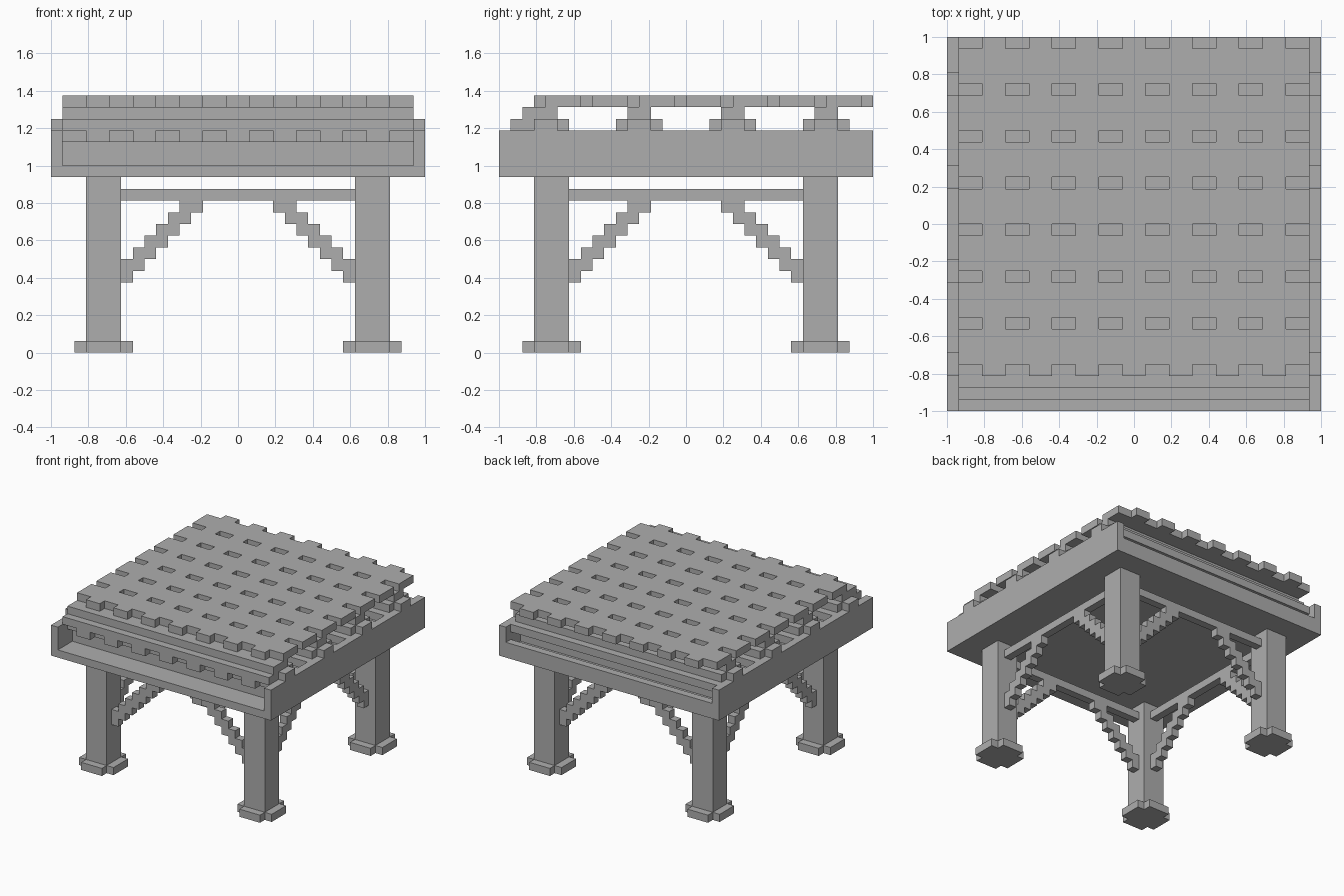
import bpy
import bmesh
from mathutils import Vector

cube = bpy.data.objects.get("Cube")
if cube:
    bpy.data.objects.remove(cube, do_unlink=True)

U = 1 / 16  # block size

grey = bpy.data.materials.new("plain grey")
grey.use_nodes = True
colour = (0.42, 0.42, 0.42, 1)
grey.diffuse_color = colour
grey.node_tree.nodes["Principled BSDF"].inputs["Base Color"].default_value = colour


def cells(x0, x1, y0, y1, z0, z1):
    """All unit blocks inside a box."""
    return {(x, y, z) for x in range(x0, x1) for y in range(y0, y1) for z in range(z0, z1)}


def build(name, blocks):
    """Turn a set of unit blocks into one mesh with only its outer faces."""
    bm = bmesh.new()
    for cell in blocks:
        for axis in range(3):
            for side in (0, 1):
                near = list(cell)
                near[axis] += 2 * side - 1
                if tuple(near) in blocks:
                    continue
                corner = Vector(cell)
                corner[axis] += side
                a, b = Vector((0, 0, 0)), Vector((0, 0, 0))
                a[(axis + 1) % 3] = 1
                b[(axis + 2) % 3] = 1
                quad = [corner, corner + a, corner + a + b, corner + b]
                if not side:
                    quad.reverse()
                bm.faces.new([bm.verts.new(p * U) for p in quad])
    bmesh.ops.remove_doubles(bm, verts=bm.verts, dist=U / 100)
    mesh = bpy.data.meshes.new(name)
    bm.to_mesh(mesh)
    bm.free()
    mesh.materials.append(grey)
    obj = bpy.data.objects.new(name, mesh)
    bpy.context.collection.objects.link(obj)
    return obj


# Legs with notched feet
for y, depth in ((-13, "front"), (10, "back")):
    for x, side in ((-13, "right"), (10, "left")):
        leg = cells(x, x + 3, y, y + 3, 0, 15)
        leg |= cells(x - 1, x + 4, y, y + 3, 0, 1)
        leg |= cells(x, x + 3, y - 1, y + 4, 0, 1)
        build(f"{depth}_{side}_leg", leg)

# Beams between the legs, with stepped braces at both ends
span = {(i, 13) for i in range(-10, 10)}
for step in range(7):
    for z in range(6 + step, min(8 + step, 13)):
        span |= {(step - 10, z), (9 - step, z)}
for row, first, second in ((-12, "front", "right"), (11, "back", "left")):
    build(f"{first}_beam", {(i, row, z) for i, z in span})
    build(f"{second}_beam", {(row, i, z) for i, z in span})

# Tray: floor, side walls with raised blocks, low back lip
rail_centres = (-12, -4, 4, 12)
tray = cells(-16, 16, -16, 16, 15, 16) | cells(-15, 15, 15, 16, 16, 17)
for x in (-16, 15):
    tray |= cells(x, x + 1, -16, 16, 16, 19)
    for c in rail_centres:
        tray |= cells(x, x + 1, c - 1, c + 1, 19, 20)
build("tray", tray)

# Inner bed under the rails
build("bed", cells(-15, 15, -13, 13, 16, 18))

# Stepped cross rails
for n, c in enumerate(rail_centres):
    rail = set()
    for half in (1, 2, 3):
        rail |= cells(-15, 15, c - half, c + half, 21 - half, 22 - half)
    if n == 0:
        # The front rail steps out further and carries hanging teeth
        rail = {b for b in rail if b[1] >= -14 or b[2] > 18}
        rail |= cells(-15, 15, -14, -11, 20, 21) | cells(-15, 15, -15, -10, 19, 20)
        for x in range(-13, 13, 4):
            rail |= cells(x, x + 2, -15, -14, 18, 19)
    build(f"cross_rail_{n + 1}", rail)

# Top panel with rows of slots
panel = cells(-15, 15, -13, 16, 21, 22)
for x in range(-15, 15, 4):
    for y in range(-13, 16, 4):
        panel -= cells(x, x + 2, y, y + 1, 21, 22)
build("slotted_top", panel)
